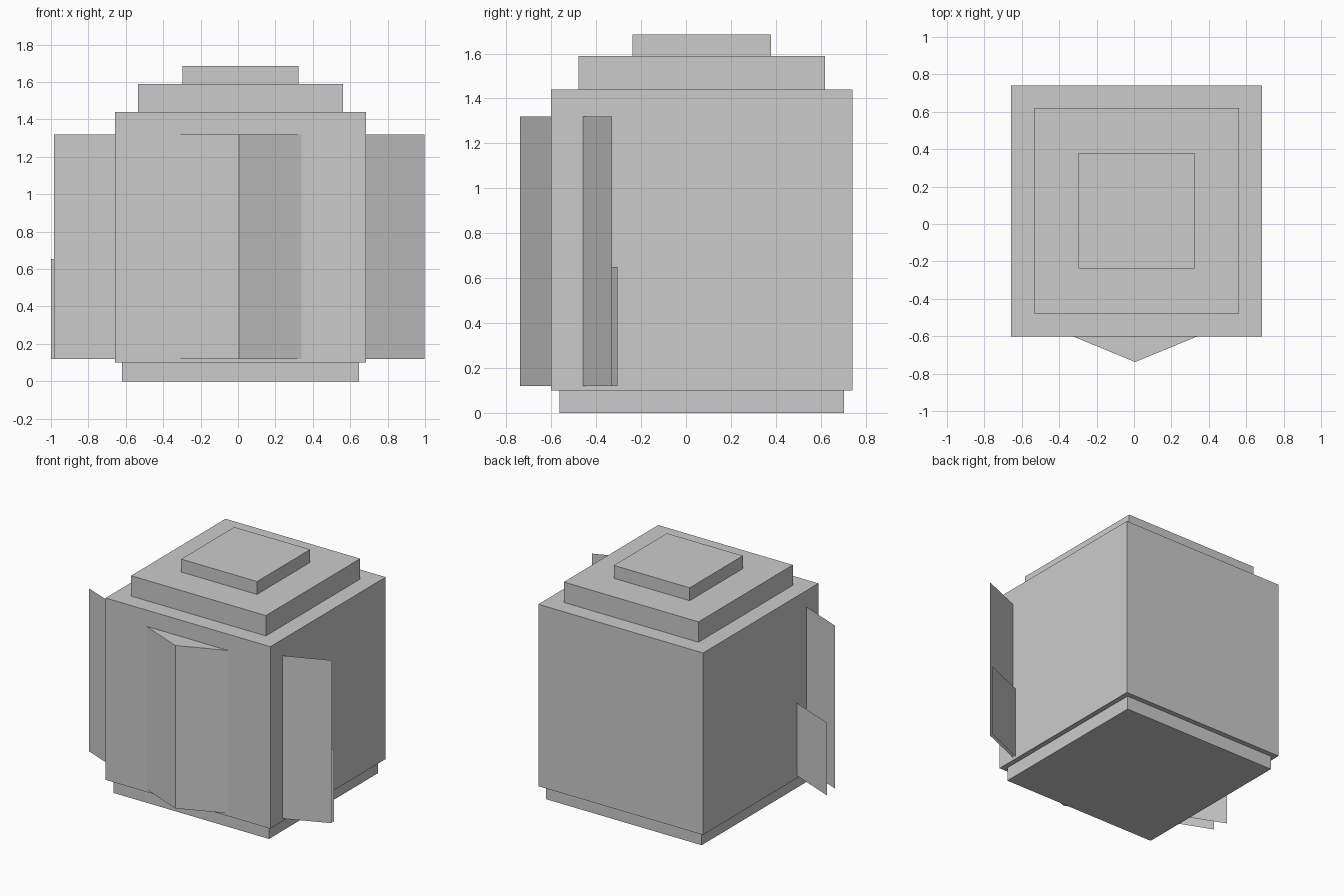
import bpy, bmesh

if "Cube" in bpy.data.objects:
    bpy.data.objects.remove(bpy.data.objects["Cube"], do_unlink=True)

# Single plain grey for everything
GREY = (0.6, 0.6, 0.6, 1.0)
grey = bpy.data.materials.new("plain_grey")
grey.use_nodes = True
grey.diffuse_color = GREY
grey.node_tree.nodes["Principled BSDF"].inputs["Base Color"].default_value = GREY


def extrude_outline(name, points, z0, z1):
    """Raise a floor outline to z1: two points make a sheet, more make a prism."""
    bm = bmesh.new()
    low = [bm.verts.new((x, y, z0)) for x, y in points]
    high = [bm.verts.new((x, y, z1)) for x, y in points]
    n = len(points)
    for i in range(n if n > 2 else 1):
        j = (i + 1) % n
        bm.faces.new((low[i], low[j], high[j], high[i]))
    if n > 2:
        bm.faces.new(low[::-1])
        bm.faces.new(high)
        bmesh.ops.recalc_face_normals(bm, faces=bm.faces)
    mesh = bpy.data.meshes.new(name)
    bm.to_mesh(mesh)
    bm.free()
    mesh.materials.append(grey)
    obj = bpy.data.objects.new(name, mesh)
    bpy.context.collection.objects.link(obj)
    return obj


def slab(name, half, z0, z1):
    """Square block centred on the cabin axis."""
    cx, cy = 0.0135, 0.07
    corners = [(cx + sx * half, cy + sy * half)
               for sx, sy in ((-1, -1), (1, -1), (1, 1), (-1, 1))]
    return extrude_outline(name, corners, z0, z1)


# Stacked square blocks: plinth, cabin and two roof steps
slab("plinth", 0.634, 0.0, 0.10)
slab("cabin", 0.671, 0.10, 1.44)
slab("roof_step", 0.549, 1.44, 1.59)
slab("roof_cap", 0.309, 1.59, 1.685)

# Pointed front where the two open doors meet
DOOR_LOW, DOOR_HIGH = 0.12, 1.32
extrude_outline("door_wedge", [(0.006, -0.738), (0.36, -0.592), (-0.348, -0.592)],
                DOOR_LOW, DOOR_HIGH)

# Thin door leaves coming out through the cabin sides
extrude_outline("left_door_leaf", [(0.66, -0.469), (0.998, -0.33)], DOOR_LOW, DOOR_HIGH)
extrude_outline("right_door_leaf", [(-0.983, -0.33), (-0.64, -0.469)], DOOR_LOW, DOOR_HIGH)

# Short panels behind the leaves
extrude_outline("left_short_panel", [(0.66, -0.446), (0.994, -0.305)], DOOR_LOW, 0.65)
extrude_outline("right_short_panel", [(-1.0, -0.21), (-0.64, -0.358)], DOOR_LOW, 0.655)
